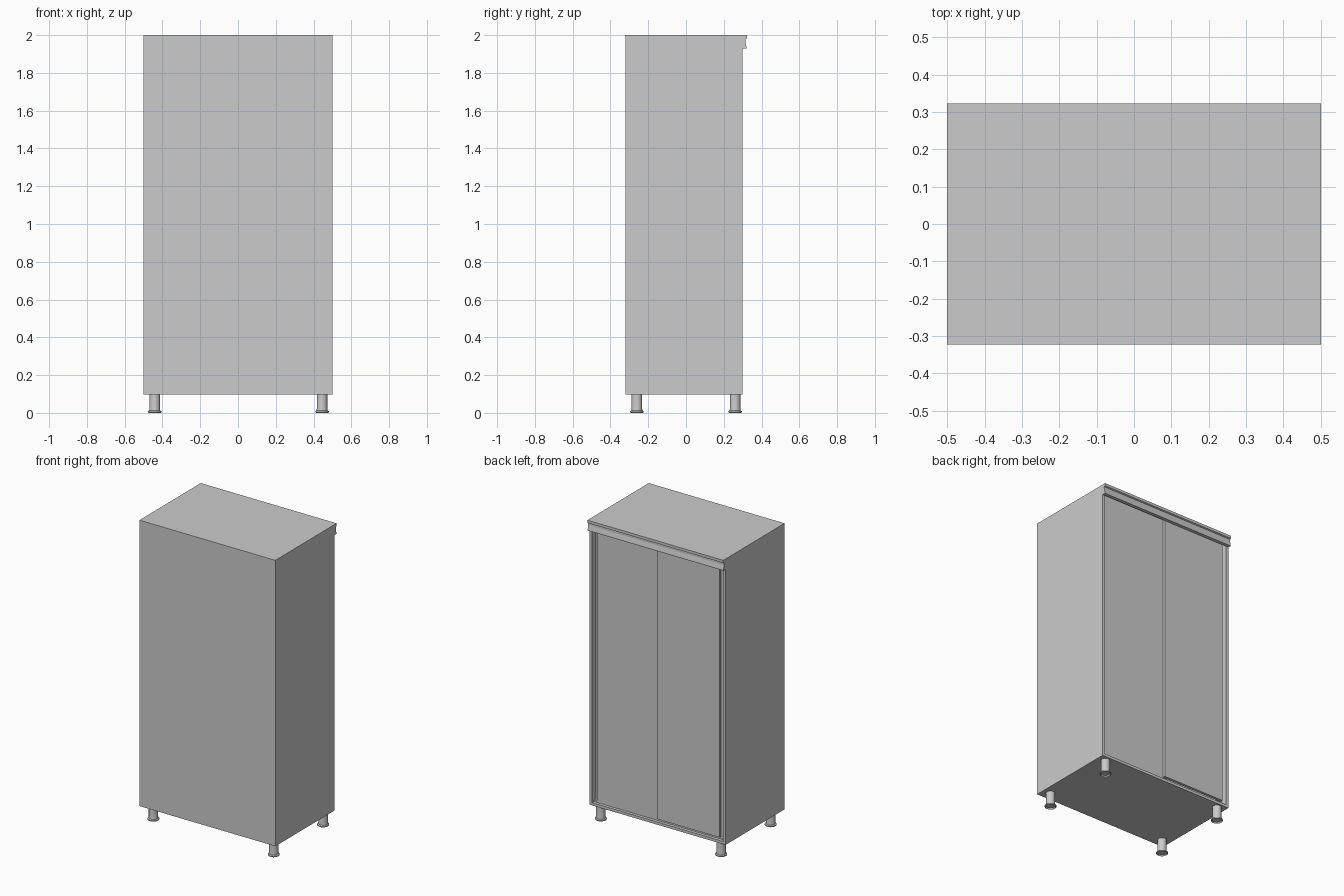
import bpy, bmesh, math

if "Cube" in bpy.data.objects:
    bpy.data.objects.remove(bpy.data.objects["Cube"])

grey = bpy.data.materials.new("plain grey")
grey.diffuse_color = (0.6, 0.6, 0.6, 1)
grey.use_nodes = True
grey.node_tree.nodes["Principled BSDF"].inputs["Base Color"].default_value = grey.diffuse_color


def finish(name, bm):
    bmesh.ops.recalc_face_normals(bm, faces=bm.faces)
    me = bpy.data.meshes.new(name)
    bm.to_mesh(me)
    bm.free()
    me.materials.append(grey)
    ob = bpy.data.objects.new(name, me)
    bpy.context.collection.objects.link(ob)
    return ob


def box(name, x0, x1, y0, y1, z0, z1):
    bm = bmesh.new()
    bmesh.ops.create_cube(bm, size=1)
    for v in bm.verts:
        v.co.x = x1 if v.co.x > 0 else x0
        v.co.y = y1 if v.co.y > 0 else y0
        v.co.z = z1 if v.co.z > 0 else z0
    return finish(name, bm)


def extrude_x(name, profile, x0, x1):
    bm = bmesh.new()
    face = bm.faces.new([bm.verts.new((x0, y, z)) for y, z in profile])
    geom = bmesh.ops.extrude_face_region(bm, geom=[face])["geom"]
    bmesh.ops.translate(bm, vec=(x1 - x0, 0, 0),
                        verts=[g for g in geom if isinstance(g, bmesh.types.BMVert)])
    return finish(name, bm)


def lathe(name, profile, x, y, steps=24):
    bm = bmesh.new()
    vs = [bm.verts.new((r, 0, z)) for r, z in profile]
    es = [bm.edges.new(p) for p in zip(vs, vs[1:])]
    bmesh.ops.spin(bm, geom=vs + es, cent=(0, 0, 0), axis=(0, 0, 1),
                   angle=math.tau, steps=steps, use_duplicate=False)
    bmesh.ops.remove_doubles(bm, verts=bm.verts, dist=1e-5)
    ob = finish(name, bm)
    ob.location = (x, y, 0)
    bpy.ops.object.select_all(action='DESELECT')
    ob.select_set(True)
    bpy.context.view_layer.objects.active = ob
    bpy.ops.object.shade_smooth_by_angle(angle=math.radians(35))
    return ob


W, T = 0.5, 0.018              # half width, board thickness
REAR, OPEN = -0.3225, 0.298    # closed side, door side
BASE, TOP = 0.097, 2.0
CAP = TOP - 0.006

# Carcass boards
box("closed_panel", -W, W, REAR + 0.001, REAR + 0.005, BASE, CAP)
box("top_cap", -W, W, REAR, OPEN, CAP, TOP)
box("top_board", -W, W, REAR + 0.005, OPEN, TOP - T, CAP)
box("bottom_board", -W, W, REAR + 0.005, OPEN, BASE, BASE + T)
for s, side in ((-1, "left"), (1, "right")):
    box(side + "_side_board", *sorted((s * W, s * (W - T))),
        REAR + 0.005, OPEN, BASE + T, TOP - T)

# Sliding doors, one running in front of the other
inner = W - T
FRONT, MID = OPEN - 0.001, OPEN - 0.02
box("outer_door", -0.453, 0.004, MID, FRONT, 0.134, 1.96)
box("inner_door", -0.03, 0.462, MID - 0.019, MID, 0.124, 1.96)

# Edge posts and tracks closing the gaps behind the doors
for s, side in ((-1, "left"), (1, "right")):
    box(side + "_edge_post", *sorted((s * inner, s * 0.44)),
        MID - 0.037, MID - 0.019, BASE + T, TOP - T)
box("lower_track", -inner, inner, MID - 0.019, MID, BASE + T, 0.124)
box("upper_track", -inner, inner, MID - 0.019, FRONT, 1.96, TOP - T)

# Grooved cornice along the top of the door side
extrude_x("cornice", [(OPEN, TOP), (0.3225, TOP), (0.3225, 1.982), (0.314, 1.978),
                      (0.314, 1.965), (0.3205, 1.937), (0.3205, 1.93), (OPEN, 1.93)], -W, W)

# Round legs with flanged, hollow feet
leg = [(0, 0.008), (0.028, 0.008), (0.031, 0), (0.036, 0.003), (0.036, 0.009),
       (0.029, 0.013), (0.028, 0.02), (0.028, BASE), (0, BASE)]
for x in (-0.441, 0.445):
    for y in (-0.26, 0.26):
        lathe("leg", leg, x, y)
